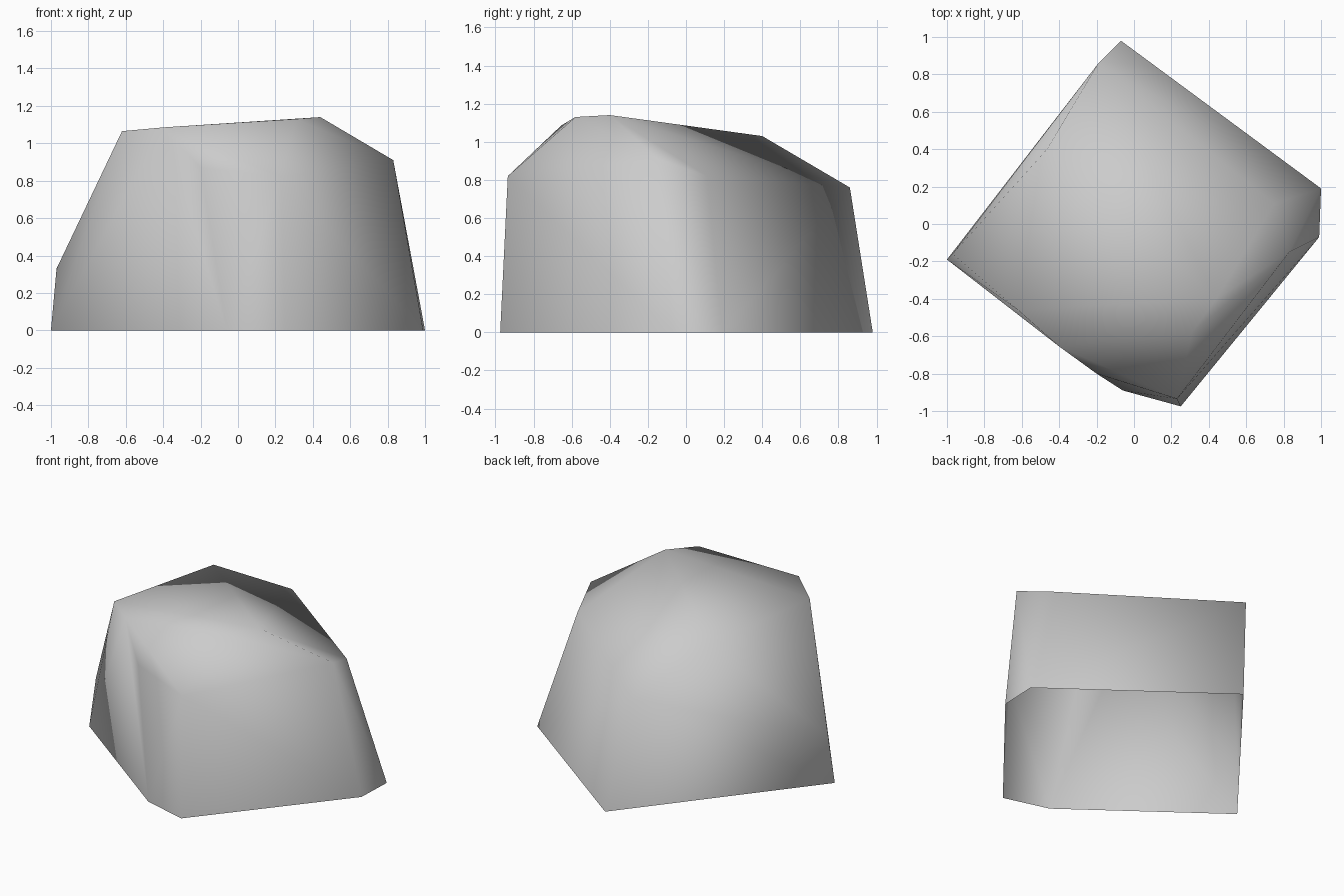
import bpy
import bmesh

cube = bpy.data.objects.get("Cube")
if cube:
    bpy.data.objects.remove(cube, do_unlink=True)

# Single stone colour
stone = bpy.data.materials.new("stone_grey")
stone.use_nodes = True
colour = (0.6, 0.6, 0.6, 1)
stone.diffuse_color = colour
stone.node_tree.nodes["Principled BSDF"].inputs["Base Color"].default_value = colour

# Footprint corners resting on the ground
footprint = [(-1, -.19), (-.07, .98), (1, .19), (.99, -.07), (.25, -.975), (-.06, -.89)]

# Chipped shoulder corners and crown corners
shoulder = [(-.97, -.16, .33), (-.19, .86, .76), (.75, .11, .82),
            (.83, -.15, .91), (.23, -.935, .82), (-.2, -.8, .87)]
crown = [(-.62, -.46, 1.065), (-.4, -.655, 1.085), (.31, -.58, 1.13),
         (.44, -.4, 1.14), (-.465, .4, 1.03)]

# Wrap the corners in a faceted shell
bm = bmesh.new()
for point in [(x, y, 0) for x, y in footprint] + shoulder + crown:
    bm.verts.new(point)
bmesh.ops.convex_hull(bm, input=bm.verts[:])
bmesh.ops.recalc_face_normals(bm, faces=bm.faces[:])

# Leave the underside open
underside = [f for f in bm.faces if f.normal.z < -.9]
bmesh.ops.delete(bm, geom=underside, context="FACES")

# Soft shading across the whole boulder
for face in bm.faces:
    face.smooth = True

mesh = bpy.data.meshes.new("boulder")
bm.to_mesh(mesh)
bm.free()
mesh.materials.append(stone)
boulder = bpy.data.objects.new("boulder", mesh)
bpy.context.collection.objects.link(boulder)
